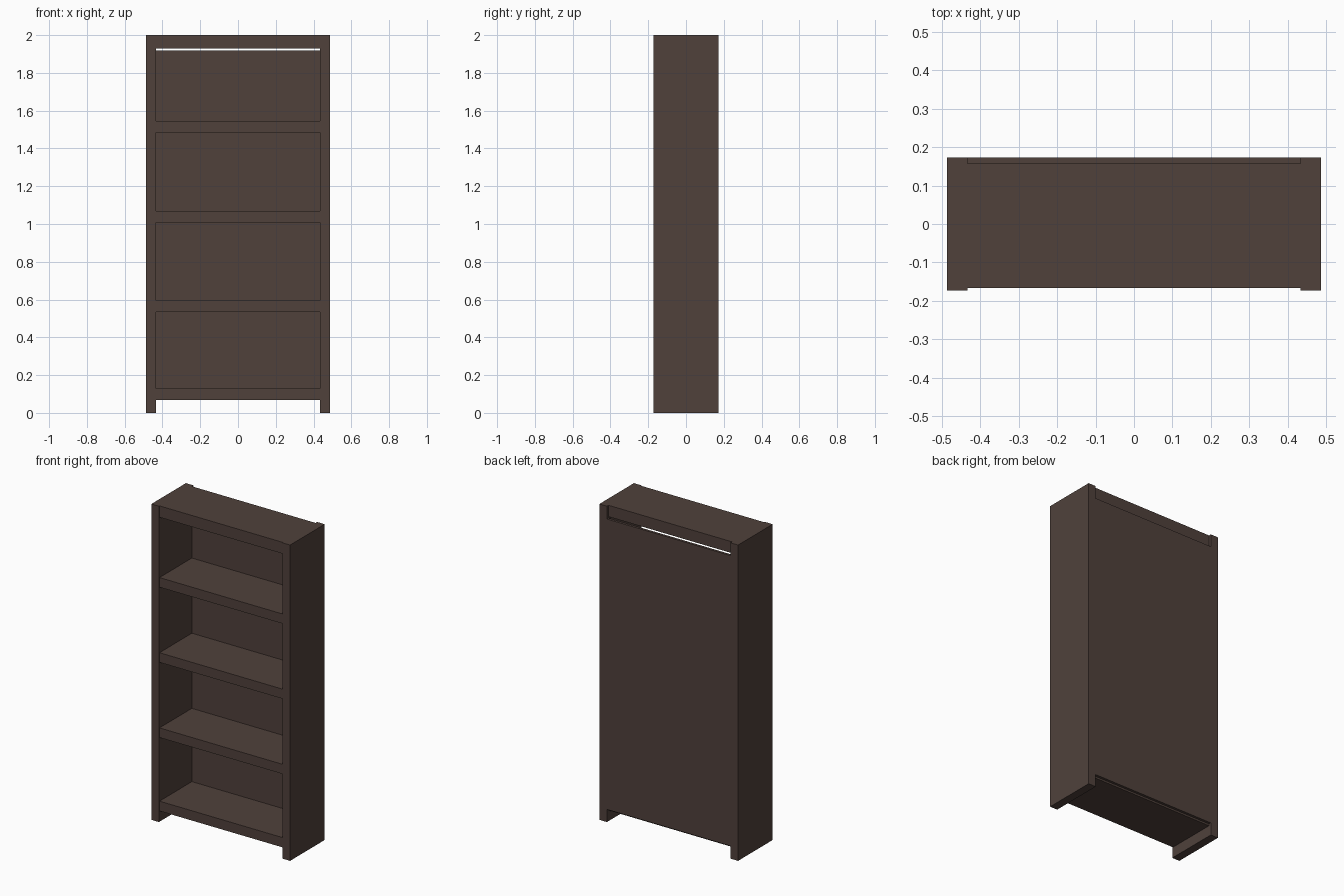
import bpy

if "Cube" in bpy.data.objects:
    bpy.data.objects.remove(bpy.data.objects["Cube"])

# Single dark brown wood colour
wood = bpy.data.materials.new("dark_brown_wood")
wood.diffuse_color = (0.08, 0.053, 0.044, 1.0)
wood.use_nodes = True
wood.node_tree.nodes["Principled BSDF"].inputs["Base Color"].default_value = wood.diffuse_color

HALF_W, INNER = 0.486, 0.433       # outer and inner half widths
FRONT, BACK = -0.173, 0.173        # side panel depth
SHELF_FRONT, SHELF_BACK = -0.167, 0.157


def board(name, x, y, z):
    """Box spanning the given (min, max) ranges."""
    bpy.ops.mesh.primitive_cube_add(size=1, location=[sum(r) / 2 for r in (x, y, z)])
    ob = bpy.context.object
    ob.name = name
    ob.scale = [r[1] - r[0] for r in (x, y, z)]
    bpy.ops.object.transform_apply(location=False, rotation=False, scale=True)
    ob.data.materials.append(wood)
    return ob


# Side panels
board("side_panel_left", (-HALF_W, -INNER), (FRONT, BACK), (0, 2))
board("side_panel_right", (INNER, HALF_W), (FRONT, BACK), (0, 2))

# Shelves, slightly recessed at the front
for i, top in enumerate((0.13, 0.533, 1.009, 1.485)):
    z = (0.068, 0.13) if i == 0 else (top, top + 0.061)
    name = "bottom_shelf" if i == 0 else f"shelf_{i}"
    board(name, (-INNER, INNER), (SHELF_FRONT, SHELF_BACK), z)

# Top board
board("top_board", (-INNER, INNER), (SHELF_FRONT, SHELF_BACK), (1.928, 2))

# Back panel, flush with the sides, leaving a thin gap under the top board
board("back_panel", (-INNER, INNER), (SHELF_BACK, BACK), (0.08, 1.919))
